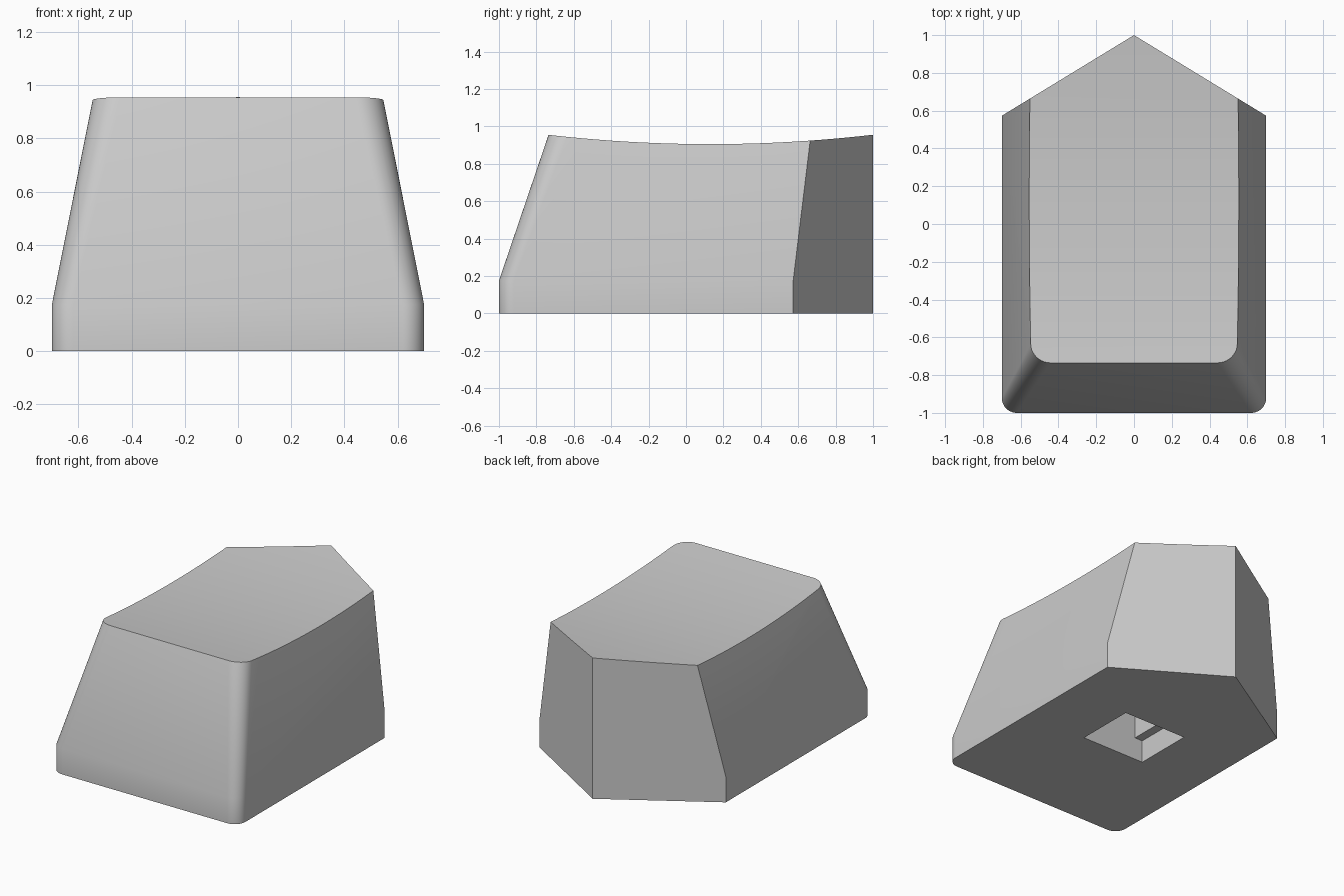
import bpy, bmesh
from math import sin, cos, pi

cube = bpy.data.objects.get("Cube")
if cube:
    bpy.data.objects.remove(cube, do_unlink=True)

grey = bpy.data.materials.new("light grey plastic")
grey.use_nodes = True
colour = (0.6, 0.6, 0.6, 1)
grey.diffuse_color = colour
grey.node_tree.nodes["Principled BSDF"].inputs["Base Color"].default_value = colour


def loft(name, rings):
    """Closed solid through matching rings of points."""
    bm = bmesh.new()
    loops = [[bm.verts.new(p) for p in ring] for ring in rings]
    n = len(loops[0])
    for a, b in zip(loops, loops[1:]):
        for i in range(n):
            j = (i + 1) % n
            bm.faces.new((a[i], a[j], b[j], b[i]))
    bm.faces.new(loops[0][::-1])
    bm.faces.new(loops[-1])
    bmesh.ops.recalc_face_normals(bm, faces=bm.faces)
    mesh = bpy.data.meshes.new(name)
    bm.to_mesh(mesh)
    bm.free()
    mesh.materials.append(grey)
    obj = bpy.data.objects.new(name, mesh)
    bpy.context.collection.objects.link(obj)
    return obj


def box(name, x, y, z0, z1):
    corners = [(-x, -y), (x, -y), (x, y), (-x, y)]
    return loft(name, [[(a, b, z) for a, b in corners] for z in (z0, z1)])


def body_ring(z, steps=10):
    """Pointed back, rounded front corners; sides lean in above the skirt."""
    rise = max(0, z - 0.175)
    x, y, r = 0.7 - 0.199 * rise, -1 + 0.34 * rise, 0.08 + 0.03 * rise
    arc = [(x - r + r * sin(t), y + r - r * cos(t))
           for t in (pi / 2 * i / steps for i in range(steps + 1))]
    half = arc + [(x, 1 - 0.61 * x)]
    ring = half + [(0, 1)] + [(-a, b) for a, b in reversed(half)]
    return [(a, b, z) for a, b in ring]


# Body, left tall so that the dished top can be cut from it
body = loft("key_body", [body_ring(z) for z in (0, 0.175, 1.1)])

# Dished top: shallow arc running front to back
arc = [(y, 0.905 + (y - 0.13) ** 2 / 15.08) for y in (-1.2 + 0.08 * i for i in range(31))]
profile = arc + [(1.2, 1.5), (-1.2, 1.5)]
dish = loft("dish_cutter", [[(x, y, z) for y, z in profile] for x in (-1, 1)])

# Stepped socket in the underside
socket = box("socket_cutter", 0.24, 0.205, -0.1, 0.155)
slot = box("slot_cutter", 0.18, 0.205, -0.05, 0.45)

bpy.context.view_layer.objects.active = body
for cutter in (dish, socket, slot):
    cutter.hide_render = True
    mod = body.modifiers.new(cutter.name, "BOOLEAN")
    mod.operation = "DIFFERENCE"
    mod.solver = "EXACT"
    mod.object = cutter
    bpy.ops.object.modifier_apply(modifier=mod.name)
    bpy.data.objects.remove(cutter, do_unlink=True)

# Smooth shading with sharp rims
bpy.ops.object.select_all(action="DESELECT")
body.select_set(True)
bpy.ops.object.shade_smooth_by_angle(angle=pi / 6)
